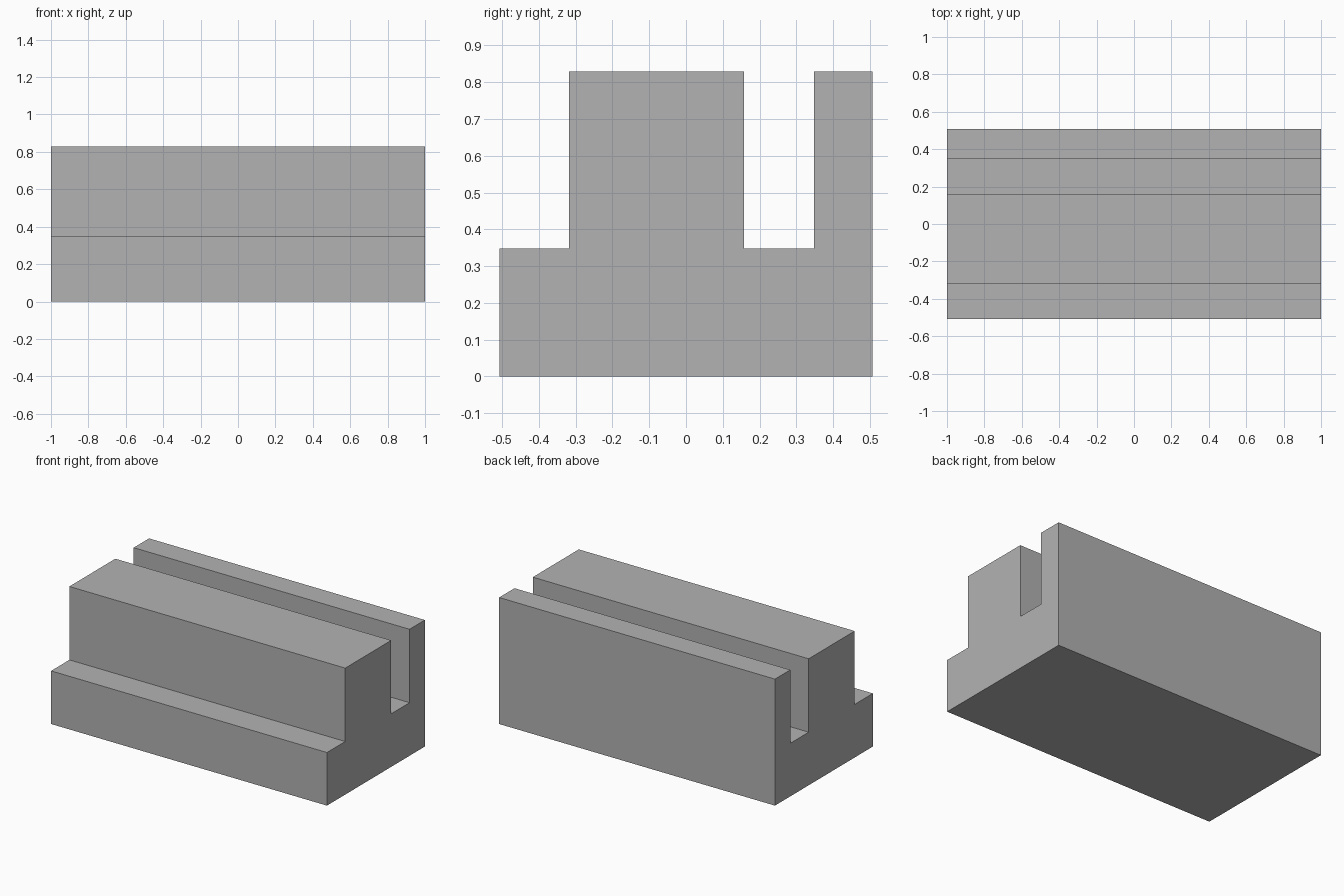
import bpy
import bmesh

default_cube = bpy.data.objects.get("Cube")
if default_cube:
    bpy.data.objects.remove(default_cube, do_unlink=True)

# Plain grey material
GREY = (0.448, 0.448, 0.448, 1.0)
grey = bpy.data.materials.new("plain grey")
grey.use_nodes = True
grey.diffuse_color = GREY
grey.node_tree.nodes["Principled BSDF"].inputs["Base Color"].default_value = GREY

# Key dimensions
HALF_LENGTH, HALF_DEPTH = 1.0, 0.507
STEP, TOP = 0.348, 0.829
BLOCK_FRONT, BLOCK_BACK, WALL_FRONT = -0.318, 0.158, 0.348

# Side profile (y, z): front step, main block, slot, rear wall
profile = [
    (-HALF_DEPTH, 0), (HALF_DEPTH, 0),
    (HALF_DEPTH, TOP), (WALL_FRONT, TOP),
    (WALL_FRONT, STEP), (BLOCK_BACK, STEP),
    (BLOCK_BACK, TOP), (BLOCK_FRONT, TOP),
    (BLOCK_FRONT, STEP), (-HALF_DEPTH, STEP),
]

# Extrude the profile along x into one solid
bm = bmesh.new()
end_face = bm.faces.new([bm.verts.new((-HALF_LENGTH, y, z)) for y, z in profile])
extruded = bmesh.ops.extrude_face_region(bm, geom=[end_face], use_keep_orig=True)
far_verts = [g for g in extruded["geom"] if isinstance(g, bmesh.types.BMVert)]
bmesh.ops.translate(bm, verts=far_verts, vec=(2 * HALF_LENGTH, 0, 0))
bmesh.ops.recalc_face_normals(bm, faces=bm.faces)

mesh = bpy.data.meshes.new("slotted_block")
bm.to_mesh(mesh)
bm.free()
mesh.materials.append(grey)
block = bpy.data.objects.new("slotted_block", mesh)
bpy.context.collection.objects.link(block)
